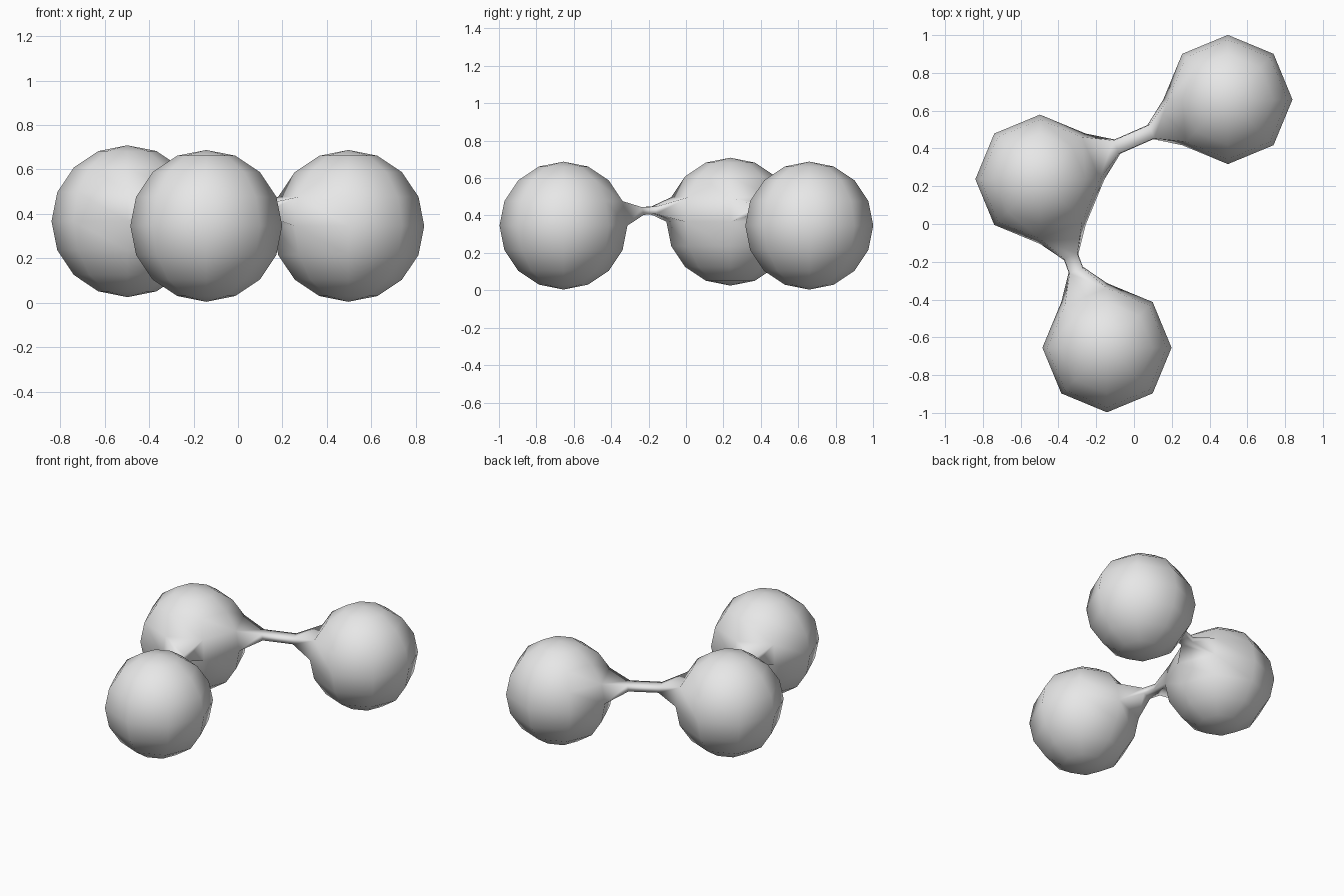
import bpy
import bmesh
from mathutils import Matrix, Vector

cube = bpy.data.objects.get("Cube")
if cube:
    bpy.data.objects.remove(cube, do_unlink=True)

RADIUS = 0.342
NECK_REACH = 0.138   # how far each flare stands off its ball
NECK_SCALE = 0.31    # neck section relative to the ball face it grows from

hub_centre = Vector((-0.498, 0.237, 0.367))
front_centre = Vector((-0.143, -0.655, 0.346))
back_centre = Vector((0.497, 0.659, 0.346))

bm = bmesh.new()

# Three eight-sided balls
for centre in (hub_centre, front_centre, back_centre):
    bmesh.ops.create_uvsphere(bm, u_segments=8, v_segments=8, radius=RADIUS,
                              matrix=Matrix.Translation(centre))


def face_towards(centre, other):
    """Ball face just above the equator that looks at the other ball."""
    heading = (other - centre).normalized()
    aim = centre + (heading + Vector((0, 0, 0.2))).normalized() * RADIUS
    return min(bm.faces, key=lambda f: (f.calc_center_median() - aim).length)


def grow_neck(face, target):
    """Extrude a face towards the target and shrink it; return its open rim."""
    start = face.calc_center_median()
    middle = start + (target - start).normalized() * NECK_REACH
    middle.z += 0.004
    tip = bmesh.ops.extrude_discrete_faces(bm, faces=[face])["faces"][0]
    for v in tip.verts:
        v.co = middle + (v.co - start) * NECK_SCALE
    rim = list(tip.edges)
    bmesh.ops.delete(bm, geom=[tip], context="FACES_ONLY")
    return rim


# Flared necks joining the hub ball to the other two
for centre in (front_centre, back_centre):
    hub_face = face_towards(hub_centre, centre)
    end_face = face_towards(centre, hub_centre)
    hub_point = hub_face.calc_center_median()
    end_point = end_face.calc_center_median()
    rims = grow_neck(hub_face, end_point) + grow_neck(end_face, hub_point)
    bmesh.ops.bridge_loops(bm, edges=rims)

bmesh.ops.recalc_face_normals(bm, faces=bm.faces)
for face in bm.faces:
    face.smooth = True

mesh = bpy.data.meshes.new("joined_balls")
bm.to_mesh(mesh)
bm.free()
joined_balls = bpy.data.objects.new("joined_balls", mesh)
bpy.context.collection.objects.link(joined_balls)

# Plain grey surface
grey = bpy.data.materials.new("light_grey")
grey.use_nodes = True
colour = (0.8, 0.8, 0.8, 1.0)
grey.diffuse_color = colour
grey.node_tree.nodes["Principled BSDF"].inputs["Base Color"].default_value = colour
mesh.materials.append(grey)
